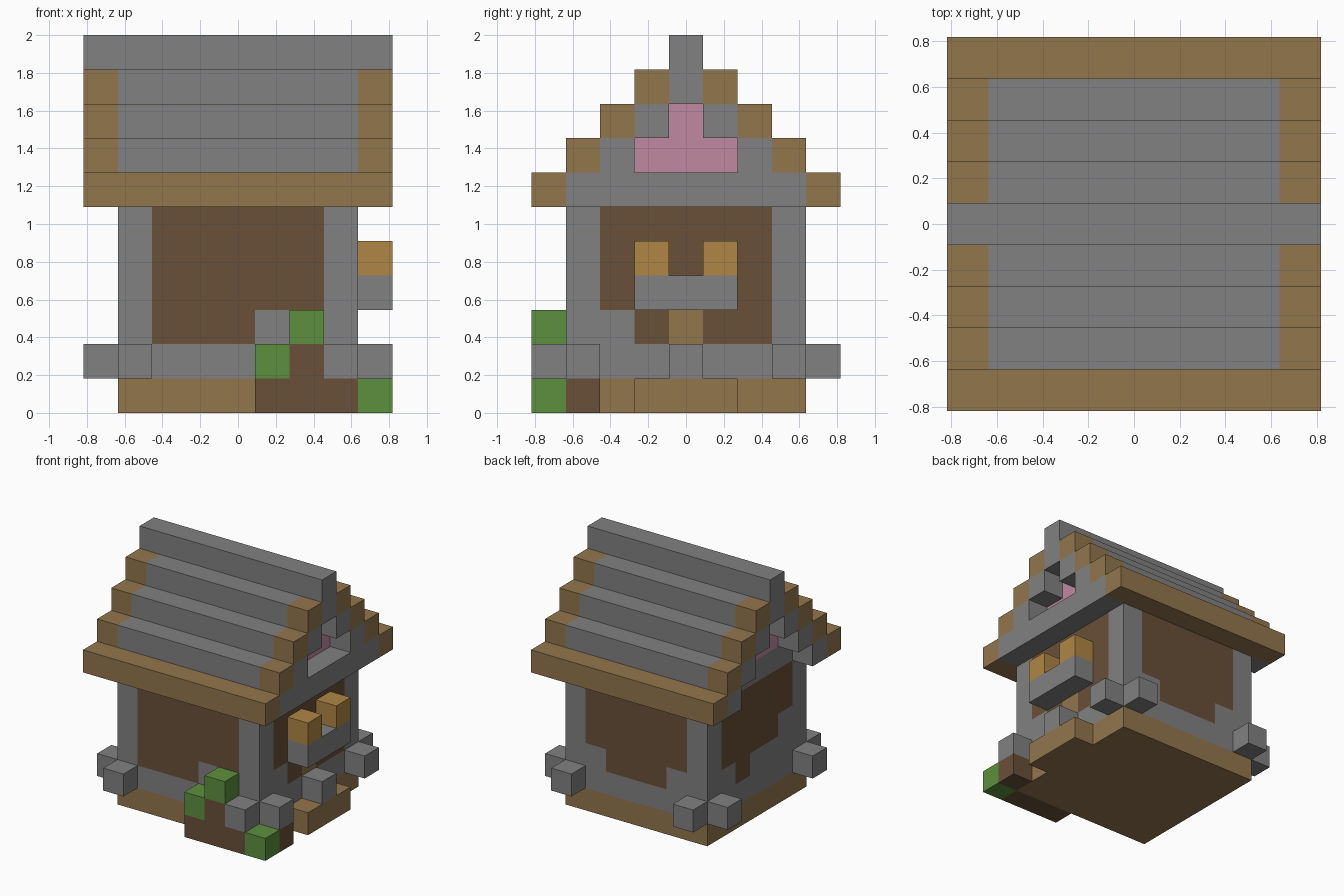
import bpy, bmesh
from mathutils import Vector

cube = bpy.data.objects.get("Cube")
if cube:
    bpy.data.objects.remove(cube)

U = 2 / 11  # edge of one block


def material(name, rgb):
    m = bpy.data.materials.new(name)
    m.use_nodes = True
    m.diffuse_color = (*rgb, 1)
    m.node_tree.nodes["Principled BSDF"].inputs["Base Color"].default_value = (*rgb, 1)
    return m


stone = material("stone grey", (0.22, 0.22, 0.22))
timber = material("timber tan", (0.29, 0.18, 0.073))
earth = material("earth brown", (0.14, 0.08, 0.04))
grass = material("grass green", (0.11, 0.28, 0.05))
lamp = material("amber", (0.43, 0.24, 0.06))
pink = material("pink", (0.53, 0.25, 0.35))


def block(name, x, y, z, mats, rule=None, cut=False):
    """Box over inclusive block ranges; x and y count from the centre, z from the ground."""
    x, y, z = [(r, r) if isinstance(r, int) else r for r in (x, y, z)]
    lo = Vector((x[0] - .5, y[0] - .5, z[0])) * U
    hi = Vector((x[1] + .5, y[1] + .5, z[1] + 1)) * U
    bm = bmesh.new()
    bmesh.ops.create_cube(bm, size=1)
    for v in bm.verts:
        v.co = (lo + hi) / 2 + v.co * (hi - lo)
    if cut:  # slice into block-sized faces
        for axis in range(3):
            normal = Vector([a == axis for a in range(3)])
            steps = round((hi[axis] - lo[axis]) / U)
            for s in range(1, steps):
                bmesh.ops.bisect_plane(bm, geom=bm.verts[:] + bm.edges[:] + bm.faces[:],
                                       plane_co=lo + normal * s * U, plane_no=normal)
    bm.normal_update()
    if rule:
        for f in bm.faces:
            f.material_index = rule(f.calc_center_median() / U, f.normal)
    mesh = bpy.data.meshes.new(name)
    bm.to_mesh(mesh)
    bm.free()
    for m in mats:
        mesh.materials.append(m)
    ob = bpy.data.objects.new(name, mesh)
    bpy.context.collection.objects.link(ob)
    return ob


# Lowest plaster row in each of the five middle columns of every wall
SILLS = {"front": (2, 2, 2, 3, 3), "back": (3, 2, 2, 2, 3),
         "left": (3, 2, 2, 2, 2), "right": (4, 3, 3, 2, 3)}


def wall_colour(c, n):
    if abs(n.z) > .5:
        return 0
    if abs(n.y) > .5:
        side, col = ("front" if n.y < 0 else "back"), round(c.x)
    else:
        side, col = ("left" if n.x > 0 else "right"), round(c.y)
    row = int(c.z)
    if side == "left" and col == 0 and row == 2:
        return 2  # door
    return int(abs(col) <= 2 and row >= SILLS[side][col + 2])


# House body
block("base", (-3, 3), (-3, 3), 0, [timber])
block("walls", (-3, 3), (-3, 3), (1, 5), [stone, earth, timber], wall_colour, cut=True)

# Stones around the corners
for sx in (-1, 1):
    for sy in (-1, 1):
        block("corner_stone_y", 3 * sx, 4 * sy, 1, [stone])
        block("corner_stone_x", 4 * sx, 3 * sy, 1, [stone])

# Steps, window box and flowers on the side
block("lower_step", 4, (-1, 1), 0, [timber])
block("upper_step", 4, 0, 1, [stone])
block("window_box", 4, (-1, 1), 3, [stone])
for y in (-1, 1):
    block("window_flower", 4, y, 4, [lamp])

# Earth mound with grass
block("mound_front", (1, 3), -4, 0, [earth])
block("mound_side", 4, -3, 0, [earth])
block("mound_top", 2, -4, 1, [earth])
for x, z in ((1, 1), (2, 2), (4, 0)):
    block("grass_tuft", x, -4, z, [grass])

# Eaves
block("roof_floor", (-3, 3), (-3, 3), 6, [stone])
block("gable_beam", 4, (-3, 3), 6, [stone])
for s in (-1, 1):
    block("eave", (-4, 4), 4 * s, 6, [timber])
    block("gable_bracket", -4, 3 * s, 6, [stone])

# Stepped roof with recessed pink gables
for w in (3, 2, 1):
    z = 10 - w
    block("roof_tier", (-3, 3), (-w, w), z, [stone, pink], lambda c, n: int(abs(n.x) > .5))
    for x in (-4, 4):
        for s in (-1, 1):
            block("rake_board", x, w * s, z, [timber])
            if w > 1:
                block("gable_trim", x, (w - 1) * s, z, [stone])
        if w == 1:
            block("gable_peak", x, 0, z, [stone])
block("ridge", (-4, 4), 0, 10, [stone])
